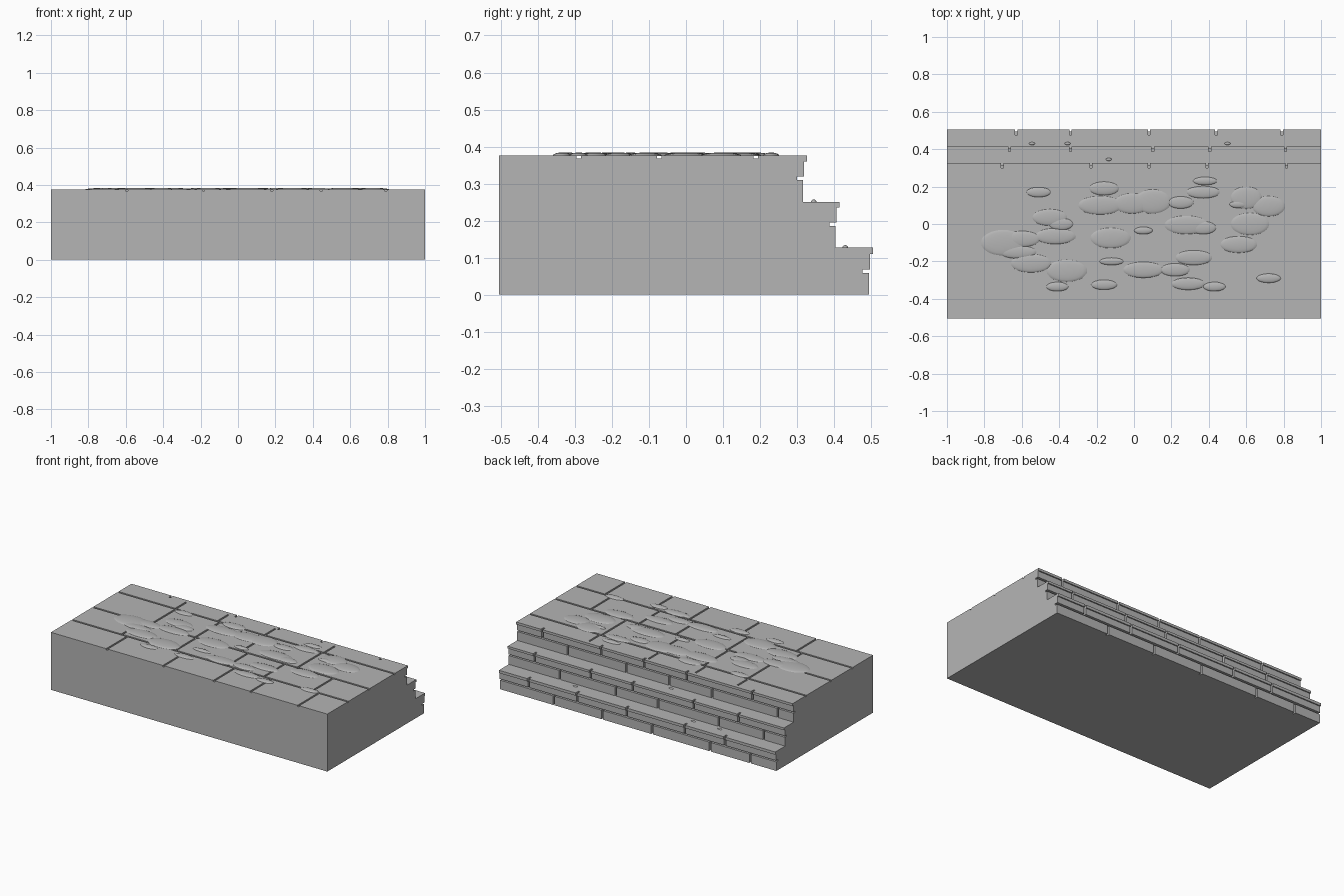
import bpy, bmesh, math
from mathutils import Matrix

if "Cube" in bpy.data.objects:
    bpy.data.objects.remove(bpy.data.objects["Cube"])

stone = bpy.data.materials.new("grey_stone")
stone.diffuse_color = (0.46, 0.46, 0.46, 1)
stone.use_nodes = True
stone.node_tree.nodes["Principled BSDF"].inputs["Base Color"].default_value = stone.diffuse_color
GAP = 0.012   # joint width


def finish(name, bm):
    bmesh.ops.recalc_face_normals(bm, faces=bm.faces)
    me = bpy.data.meshes.new(name)
    bm.to_mesh(me)
    bm.free()
    ob = bpy.data.objects.new(name, me)
    bpy.context.collection.objects.link(ob)
    me.materials.append(stone)
    return ob


def box(bm, x0, x1, y0, y1, z0, z1):
    m = Matrix.Translation(((x0 + x1) / 2, (y0 + y1) / 2, (z0 + z1) / 2))
    m = m @ Matrix.Diagonal((x1 - x0, y1 - y0, z1 - z0, 1))
    bmesh.ops.create_cube(bm, size=1, matrix=m)


def row(bm, joints, y0, y1, z0, z1):
    """A row of blocks across the full width, parted at the given joints."""
    starts = [-1] + [j + GAP / 2 for j in joints]
    ends = [j - GAP / 2 for j in joints] + [1]
    for a, b in zip(starts, ends):
        box(bm, a, b, y0, y1, z0, z1)


# Solid stepped core behind the blocks
bm = bmesh.new()
profile = [(-.505, 0), (-.505, .368), (.30, .368), (.30, .236),
           (.387, .236), (.387, .11), (.476, .11), (.476, 0)]
face = bm.faces.new([bm.verts.new((-1, y, z)) for y, z in profile])
ext = bmesh.ops.extrude_face_region(bm, geom=[face])
bmesh.ops.translate(bm, vec=(2, 0, 0),
                    verts=[v for v in ext["geom"] if isinstance(v, bmesh.types.BMVert)])
finish("stepped_core", bm)

# Paving slabs on the platform
bm = bmesh.new()
h = GAP / 2
paving = [
    (-.505, -.29 - h, (-.595, -.185, .18, .445, .79)),
    (-.29 + h, -.072 - h, (-.64, -.25, .125, .39, .74)),
    (-.072 + h, .188 - h, (-.58, -.26, .075, .48)),
    (.188 + h, .30, (-.585, -.28, .06, .49)),
]
for y0, y1, joints in paving:
    row(bm, joints, y0, y1, .368, .376)
finish("paving_slabs", bm)

# Steps: tread with nicked overhanging lip, and two courses of riser bricks
steps = [  # name, core y, lip y, floor z, lip bottom z, tread z, joints
    ("upper", .30, .327, .251, .36, .376, (-.705, -.23, .08, .39, .815)),
    ("middle", .387, .415, .128, .236, .251, (-.665, -.34, .10, .405, .81)),
    ("lower", .476, .505, 0, .11, .128, (-.63, -.34, .08, .44, .79)),
]
prev_y = None
for name, y, lip, floor, z0, z1, joints in steps:
    bm = bmesh.new()
    if prev_y is not None:
        box(bm, -1, 1, prev_y, y, z0, z1)
    row(bm, joints, y, lip, z0, z1)
    finish(name + "_tread", bm)
    prev_y = y

    bm = bmesh.new()
    mid = floor + (z0 - floor) * 0.58
    row(bm, joints, y, lip - .008, mid + .005, z0)
    row(bm, [j - .18 for j in joints], y, lip - .011, floor, mid - .005)
    finish(name + "_riser_bricks", bm)


def dome(bm, x, y, z, rx, ry, height):
    """Shallow half ellipsoid resting on a surface."""
    seg, rings = 24, 5
    loops = []
    for r in range(rings):
        t = r / rings * math.pi / 2
        loops.append([bm.verts.new((x + rx * math.cos(t) * math.cos(a),
                                    y + ry * math.cos(t) * math.sin(a),
                                    z + height * math.sin(t)))
                      for a in (2 * math.pi * i / seg for i in range(seg))])
    for lo, hi in zip(loops, loops[1:]):
        for i in range(seg):
            j = (i + 1) % seg
            bm.faces.new((lo[i], lo[j], hi[j], hi[i]))
    top = bm.verts.new((x, y, z + height))
    for i in range(seg):
        bm.faces.new((loops[-1][i], loops[-1][(i + 1) % seg], top))
    bm.faces.new(loops[0][::-1])


def smooth(ob):
    bpy.ops.object.select_all(action='DESELECT')
    ob.select_set(True)
    bpy.context.view_layer.objects.active = ob
    bpy.ops.object.shade_smooth_by_angle(angle=math.radians(40))


# Worn mounds on the paving: x, y, half length, half width
mounds = [
    (-.51, .17, .065, .027), (-.16, .19, .08, .037), (.37, .17, .09, .033),
    (.38, .23, .065, .022), (-.18, .10, .12, .05), (-.01, .11, .10, .055),
    (.10, .12, .10, .065), (.25, .115, .07, .033), (.60, .14, .085, .06),
    (.72, .095, .09, .055), (.56, .105, .05, .02), (-.45, .035, .095, .045),
    (-.39, 0, .065, .033), (-.42, -.065, .11, .043), (.28, -.005, .12, .05),
    (.37, -.02, .07, .035), (.62, 0, .105, .06), (.56, -.11, .10, .045),
    (-.125, -.075, .11, .055), (.05, -.035, .05, .02), (-.70, -.10, .12, .07),
    (-.60, -.08, .10, .043), (-.62, -.15, .10, .035), (-.55, -.21, .11, .05),
    (-.36, -.25, .11, .06), (-.41, -.335, .06, .025), (-.12, -.20, .065, .02),
    (-.16, -.325, .07, .027), (.05, -.245, .11, .043), (.22, -.245, .08, .035),
    (.32, -.18, .10, .04), (.29, -.32, .09, .033), (.43, -.335, .06, .025),
    (.72, -.29, .065, .025),
]
bm = bmesh.new()
for x, y, rx, ry in mounds:
    dome(bm, x, y, .375, rx, ry, .009)
smooth(finish("worn_mounds", bm))

# Small pebbles on the treads
bm = bmesh.new()
for x, y, z in ((-.545, .43, .128), (-.355, .43, .128), (.50, .43, .128), (-.135, .345, .251)):
    dome(bm, x, y, z - .001, .016, .008, .007)
smooth(finish("pebbles", bm))
